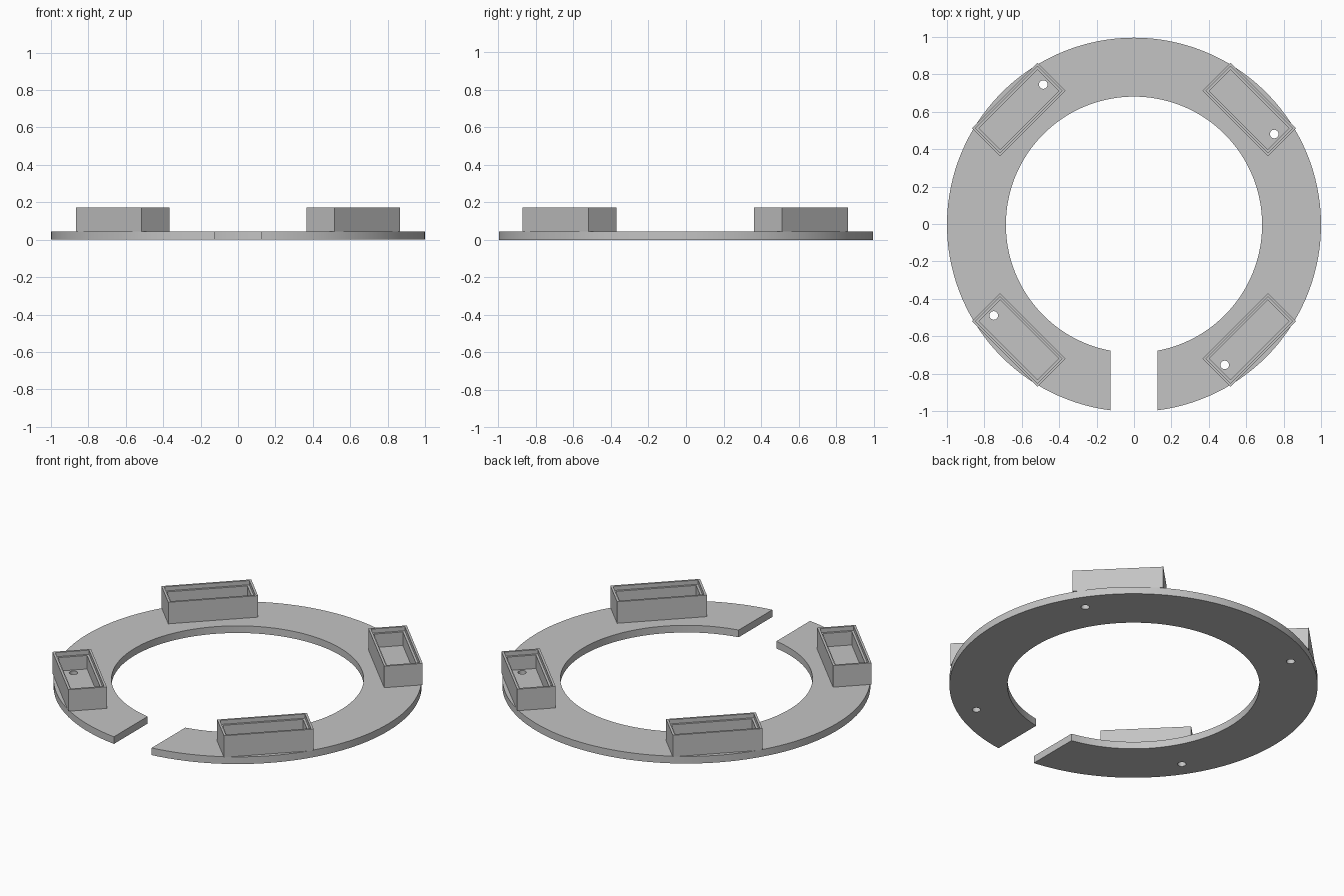
import bpy, bmesh
from math import asin, pi, cos, sin, radians
from mathutils import Matrix, Vector

cube = bpy.data.objects.get("Cube")
if cube:
    bpy.data.objects.remove(cube, do_unlink=True)

OUTER, INNER, THICK = 1.0, 0.685, 0.043
HALF_GAP = 0.125
SEGMENTS = 128
TOP, FLOOR, LEDGE = 0.172, 0.066, 0.147
CENTRE = Matrix.Translation((0, -0.004, 0))

grey = bpy.data.materials.new("plain grey")
grey.use_nodes = True
colour = (0.55, 0.55, 0.55, 1)
grey.diffuse_color = colour
grey.node_tree.nodes["Principled BSDF"].inputs["Base Color"].default_value = colour


def finish(bm, name, matrix):
    bmesh.ops.recalc_face_normals(bm, faces=bm.faces)
    mesh = bpy.data.meshes.new(name)
    bm.to_mesh(mesh)
    bm.free()
    mesh.transform(matrix)
    mesh.materials.append(grey)
    obj = bpy.data.objects.new(name, mesh)
    bpy.context.collection.objects.link(obj)
    return obj


def activate(obj):
    bpy.ops.object.select_all(action='DESELECT')
    obj.select_set(True)
    bpy.context.view_layer.objects.active = obj


def skin(bm, loops):
    """Join a chain of equal vertex loops into a closed solid."""
    rows = [[bm.verts.new(p) for p in loop] for loop in loops]
    for a, b in zip(rows, rows[1:]):
        for i in range(len(a)):
            j = (i + 1) % len(a)
            bm.faces.new((a[i], a[j], b[j], b[i]))
    bm.faces.new(rows[0])
    bm.faces.new(rows[-1])


def arc_point(radius, t):
    """Point along an arc that stops at the straight front gap."""
    cut = asin(HALF_GAP / radius)
    angle = -pi / 2 + cut + t * (2 * pi - 2 * cut)
    return radius * cos(angle), radius * sin(angle)


def rectangle(inset, z):
    x, y = 0.2475 - inset, 0.106 - inset
    return [Vector((sx * x, 0.871 + sy * y, z))
            for sx, sy in ((-1, -1), (1, -1), (1, 1), (-1, 1))]


def drill(target, cutter):
    mod = target.modifiers.new("screw_hole", 'BOOLEAN')
    mod.operation = 'DIFFERENCE'
    mod.solver = 'EXACT'
    mod.object = cutter
    activate(target)
    bpy.ops.object.modifier_apply(modifier=mod.name)


# Open flat ring
bm = bmesh.new()
sections = []
for i in range(SEGMENTS + 1):
    t = i / SEGMENTS
    o, n = arc_point(OUTER, t), arc_point(INNER, t)
    sections.append([(*o, 0), (*o, THICK), (*n, THICK), (*n, 0)])
skin(bm, sections)
ring = finish(bm, "base_ring", CENTRE)

# Four trays with a stepped rim, each with a hole through floor and ring
parts = [ring]
for k, side in enumerate(("back_left", "back_right", "front_right", "front_left")):
    place = CENTRE @ Matrix.Rotation(radians(-45 + 90 * k), 4, 'Z')
    bm = bmesh.new()
    skin(bm, [rectangle(0, THICK), rectangle(0, TOP), rectangle(0.013, TOP),
              rectangle(0.013, LEDGE), rectangle(0.026, LEDGE), rectangle(0.026, FLOOR)])
    tray = finish(bm, side + "_tray", place)

    bm = bmesh.new()
    bmesh.ops.create_cone(bm, cap_ends=True, segments=32, radius1=0.023, radius2=0.023,
                          depth=0.3, matrix=Matrix.Translation((0.187, 0.873, 0)))
    cutter = finish(bm, "hole_cutter", place)
    cutter.hide_render = True
    drill(ring, cutter)
    drill(tray, cutter)
    bpy.data.objects.remove(cutter, do_unlink=True)
    parts.append(tray)

for part in parts:
    activate(part)
    bpy.ops.object.shade_smooth_by_angle(angle=radians(30))
